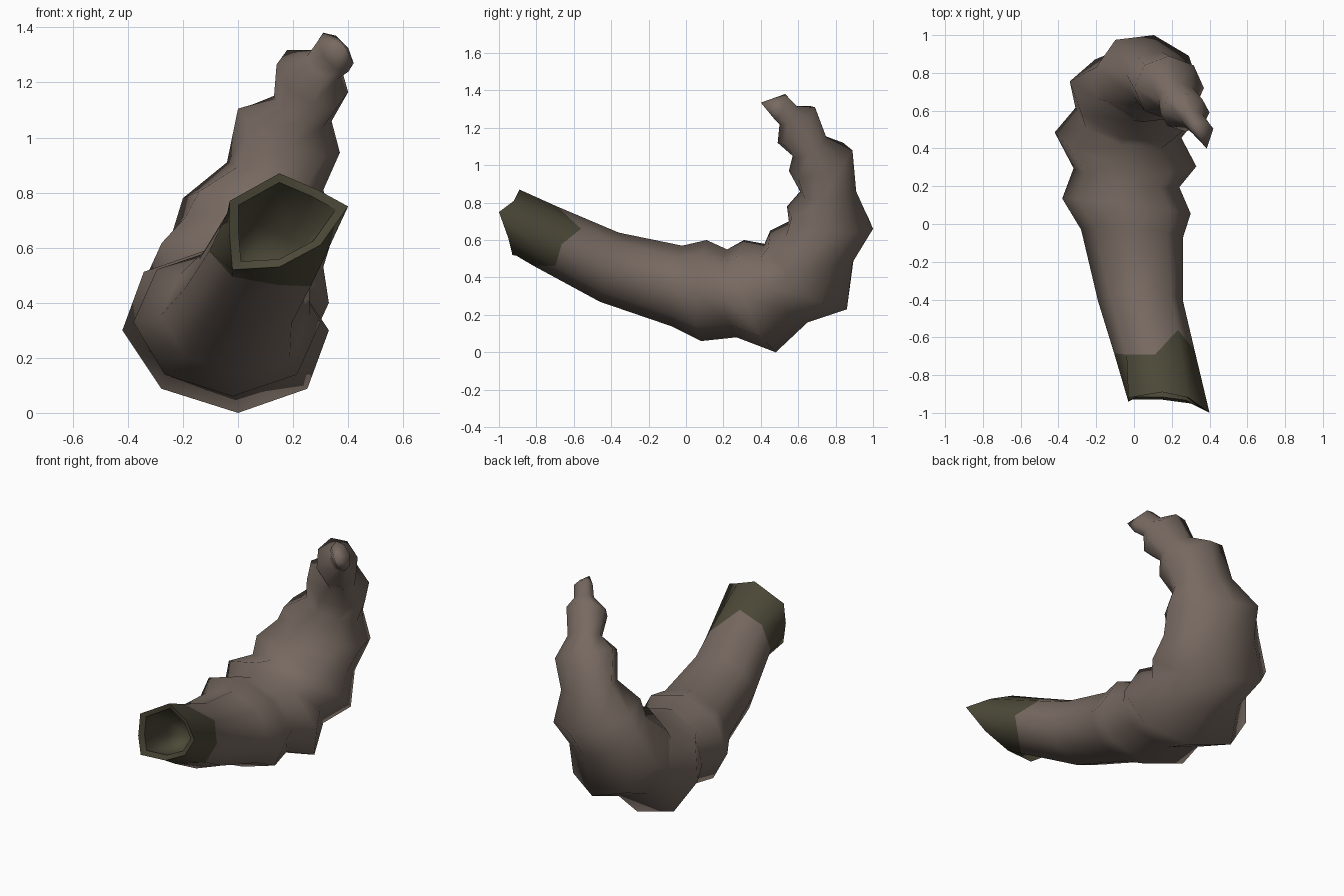
import bpy, bmesh, math
from mathutils import Vector

if "Cube" in bpy.data.objects:
    bpy.data.objects.remove(bpy.data.objects["Cube"])

N = 8


def material(name, rgb):
    m = bpy.data.materials.new(name)
    m.diffuse_color = (*rgb, 1)
    m.use_nodes = True
    m.node_tree.nodes["Principled BSDF"].inputs["Base Color"].default_value = m.diffuse_color
    return m


brown = material("weathered brown", (0.185, 0.143, 0.120))
green = material("dark olive", (0.073, 0.067, 0.040))

# Ring of the horn: inner y,z / outer y,z / x min, x max / sideways tilt, yaw
RINGS = [
    (-0.66, 0.765, -0.67, 0.39, -0.11, 0.32, 0, 0),
    (-0.36, 0.64, -0.46, 0.27, -0.19, 0.26, 0, 0),
    (-0.02, 0.57, -0.08, 0.14, -0.28, 0.26, 0, 0.02),
    (0.11, 0.60, 0.08, 0.06, -0.38, 0.30, 0, 0.04),
    (0.22, 0.55, 0.27, 0.08, -0.32, 0.24, 0, 0.05),
    (0.31, 0.60, 0.48, 0.00, -0.42, 0.33, 0, 0.09),
    (0.42, 0.58, 0.65, 0.16, -0.31, 0.25, 0.02, 0.08),
    (0.45, 0.65, 0.86, 0.23, -0.34, 0.33, 0.04, 0.10),
    (0.55, 0.70, 0.89, 0.48, -0.24, 0.31, 0.06, 0.09),
    (0.54, 0.78, 1.00, 0.66, -0.20, 0.35, 0.06, 0.06),
    (0.61, 0.86, 0.91, 0.86, -0.04, 0.31, 0.05, 0.03),
    (0.55, 0.97, 0.89, 1.08, 0.00, 0.37, 0.08, 0),
    (0.57, 1.05, 0.75, 1.15, 0.13, 0.34, 0.04, 0),
    (0.49, 1.12, 0.69, 1.31, 0.14, 0.40, 0.05, 0),
    (0.50, 1.22, 0.60, 1.31, 0.25, 0.38, 0.03, 0),
    (0.47, 1.25, 0.54, 1.37, 0.29, 0.42, 0.04, 0),
]
TIP = Vector((0.385, 0.40, 1.335))

# Broken rim, clockwise from the top
RIM = [Vector(p) for p in (
    (0.15, -0.89, 0.87), (0.29, -0.92, 0.81), (0.40, -1.0, 0.75), (0.30, -0.95, 0.61),
    (0.15, -0.93, 0.53), (-0.02, -0.93, 0.52), (-0.03, -0.94, 0.64), (-0.03, -0.92, 0.77))]
# Uneven edge of the green mouth band
JAG = [-0.03, 0.10, 0.0, -0.03, -0.15, -0.10, -0.02, -0.03]


def ring_points(iy, iz, oy, oz, x0, x1, tilt, yaw):
    pts = []
    for k in range(N):
        a = 2 * math.pi * k / N
        c, s = math.cos(a), math.sin(a)
        pts.append(Vector(((x0 + x1) / 2 + s * (x1 - x0) / 2 - c * yaw * 0.5,
                           (iy + oy) / 2 + c * (iy - oy) / 2 - s * yaw,
                           (iz + oz) / 2 + c * (iz - oz) / 2 - s * tilt)))
    return pts


bm = bmesh.new()


def add_loop(points):
    return [bm.verts.new(p) for p in points]


def bridge(a, b, mat):
    for k in range(N):
        j = (k + 1) % N
        f = bm.faces.new((a[k], a[j], b[j], b[k]))
        f.material_index = mat
        f.smooth = True


def fan(loop, point, mat):
    v = bm.verts.new(point)
    for k in range(N):
        f = bm.faces.new((loop[k], loop[(k + 1) % N], v))
        f.material_index = mat
        f.smooth = True


# Outer skin from mouth to tip
rim = add_loop(RIM)
loops = [rim]
for i, r in enumerate(RINGS):
    pts = ring_points(*r)
    if i == 0:
        pts = [p + Vector((-0.25 * d, d, -0.5 * d)) for p, d in zip(pts, JAG)]
    loops.append(add_loop(pts))
for i in range(len(loops) - 1):
    bridge(loops[i], loops[i + 1], 1 if i == 0 else 0)
fan(loops[-1], TIP, 0)

# Lip and hollow inside the mouth
centre = sum(RIM, Vector()) / N
lip = add_loop([centre + (p - centre) * 0.82 + Vector((0, 0.015, 0)) for p in RIM])
bridge(rim, lip, 1)
deep = add_loop([centre + (p - centre) * 0.62 + Vector((-0.07, 0.28, -0.12)) for p in RIM])
bridge(lip, deep, 1)
fan(deep, centre + Vector((-0.09, 0.36, -0.16)), 1)

# Crisp edges around the lip
for loop in (rim, lip):
    for k in range(N):
        bm.edges.get((loop[k], loop[(k + 1) % N])).smooth = False

bmesh.ops.recalc_face_normals(bm, faces=bm.faces)
mesh = bpy.data.meshes.new("curved_horn")
bm.to_mesh(mesh)
bm.free()
mesh.materials.append(brown)
mesh.materials.append(green)
horn = bpy.data.objects.new("curved_horn", mesh)
bpy.context.collection.objects.link(horn)
